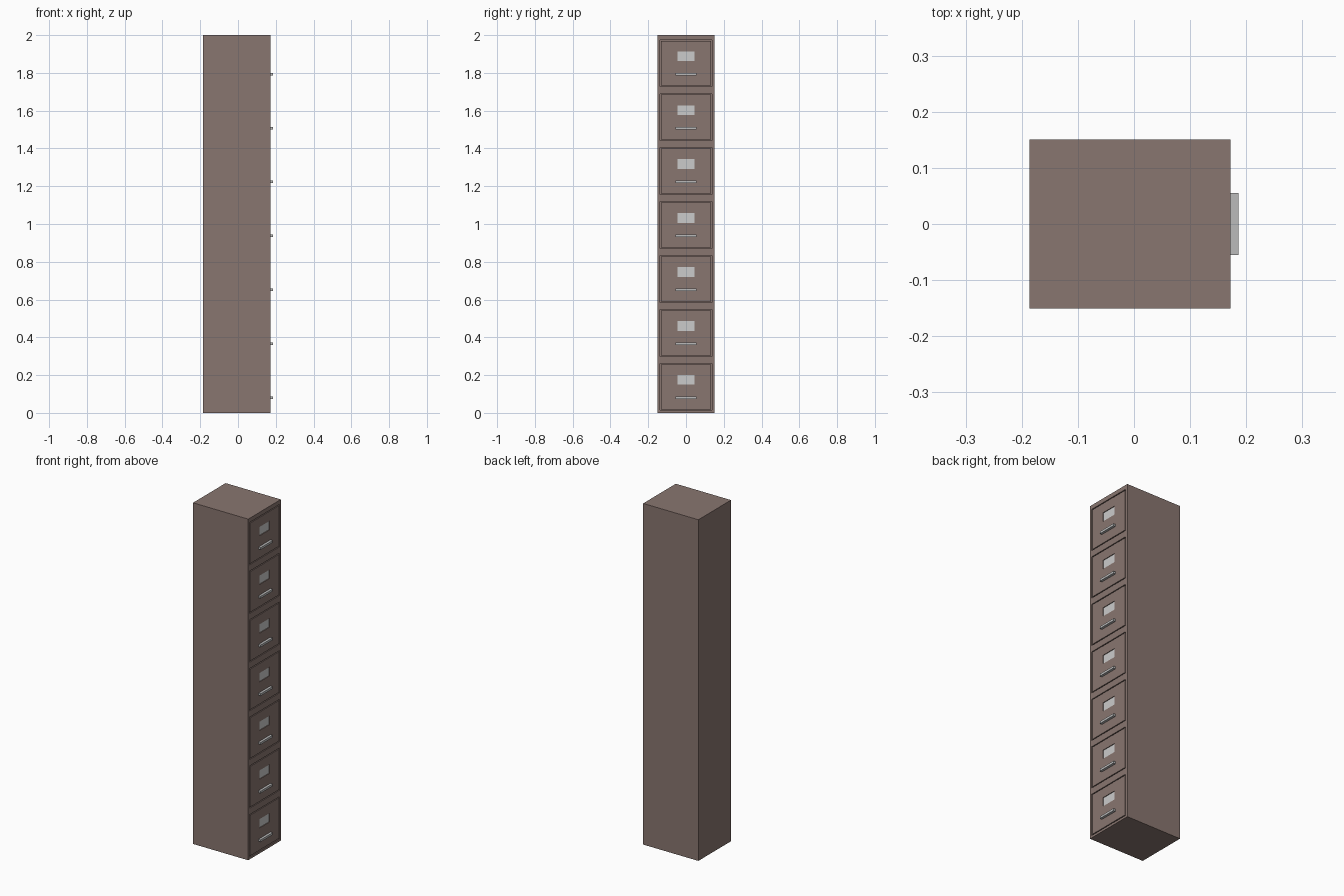
import bpy
from mathutils import Vector

if "Cube" in bpy.data.objects:
    bpy.data.objects.remove(bpy.data.objects["Cube"])

COUNT, PITCH = 7, 0.2855
BACK, FRONT = -0.186, 0.172


def material(name, color):
    m = bpy.data.materials.new(name)
    m.diffuse_color = (*color, 1)
    m.use_nodes = True
    m.node_tree.nodes["Principled BSDF"].inputs["Base Color"].default_value = m.diffuse_color
    return m


brown = material("brown_paint", (0.25, 0.18, 0.16))


def box(name, lo, hi, mat=None, repeat=False):
    """Box between two corners, optionally repeated up the cabinet."""
    lo, hi = Vector(lo), Vector(hi)
    bpy.ops.mesh.primitive_cube_add(size=1)
    o = bpy.context.object
    o.name = name
    for v in o.data.vertices:
        v.co = Vector(a * b for a, b in zip(v.co, hi - lo)) + (lo + hi) / 2
    if mat:
        o.data.materials.append(mat)
    if repeat:
        a = o.modifiers.new("stack", 'ARRAY')
        a.count = COUNT
        a.use_relative_offset = False
        a.use_constant_offset = True
        a.constant_offset_displace = (0, 0, PITCH)
    return o


def cut(target, cutter):
    b = target.modifiers.new("cut", 'BOOLEAN')
    b.operation, b.solver, b.object = 'DIFFERENCE', 'EXACT', cutter
    cutter.hide_render = True
    cutter.hide_set(True)


# Cabinet shell with shallow drawer openings
cabinet = box("cabinet_body", (BACK, -0.151, 0), (FRONT, 0.151, 2), brown)
openings = box("opening_cutter", (FRONT - 0.012, -0.138, 0.014),
               (FRONT + 0.05, 0.138, 0.262), brown, repeat=True)
cut(cabinet, openings)

# Drawer fronts, flush with the shell, leaving a narrow gap
drawers = box("drawer_fronts", (FRONT - 0.012, -0.133, 0.019),
              (FRONT, 0.133, 0.257), brown, repeat=True)
windows = box("label_cutter", (FRONT - 0.005, -0.045, 0.149),
              (FRONT + 0.05, 0.045, 0.201), brown, repeat=True)
cut(drawers, windows)

# Label cards sitting in the recesses
box("label_cards", (FRONT - 0.005, -0.045, 0.149),
    (FRONT - 0.004, 0.045, 0.201), repeat=True)

# Bar handles
box("handles", (FRONT - 0.001, -0.055, 0.074), (0.186, 0.055, 0.087),
    material("handle_metal", (0.5, 0.5, 0.5)), repeat=True)
